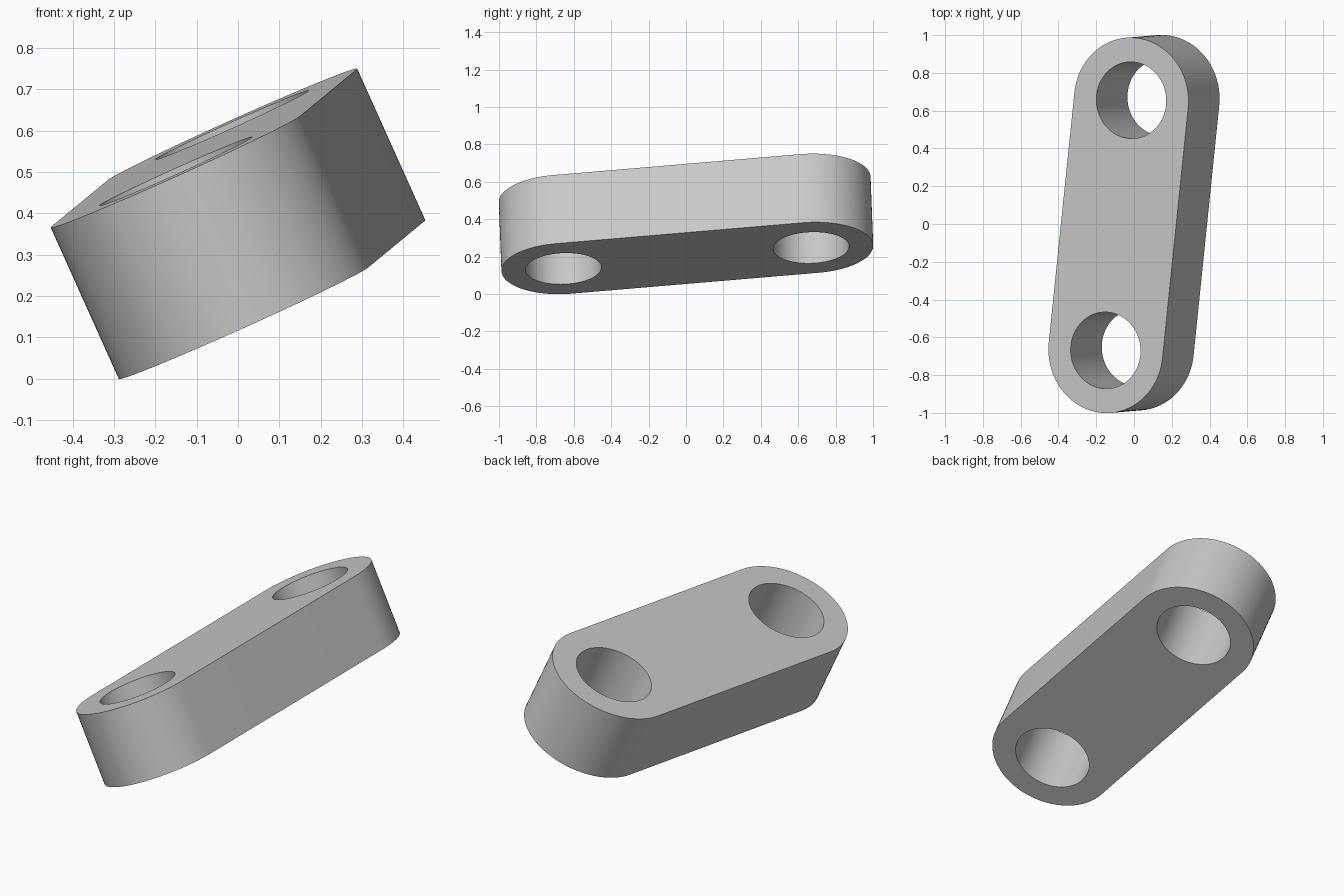
import bpy
import bmesh
from math import sin, cos, pi
from mathutils import Matrix, Vector

cube = bpy.data.objects.get("Cube")
if cube:
    bpy.data.objects.remove(cube, do_unlink=True)

# Link proportions
SPAN = 1.336         # distance between hole centres
END_RADIUS = 0.332
HOLE_RADIUS = 0.203
THICKNESS = 0.402
STEPS = 48           # segments per half circle

grey = bpy.data.materials.new("plain grey")
grey.use_nodes = True
colour = (0.58, 0.58, 0.58, 1)
grey.diffuse_color = colour
grey.node_tree.nodes["Principled BSDF"].inputs["Base Color"].default_value = colour


def arc(centre_y, radius, start, sweep, count):
    return [(radius * cos(start + sweep * i / count),
             centre_y + radius * sin(start + sweep * i / count), 0)
            for i in range(count + 1)]


def add_loop(bm, points):
    verts = [bm.verts.new(p) for p in points]
    return [bm.edges.new((a, b)) for a, b in zip(verts, verts[1:] + verts[:1])]


# Flat profile: rounded bar outline with a hole at each end
half = SPAN / 2
bm = bmesh.new()
edges = add_loop(bm, arc(half, END_RADIUS, 0, pi, STEPS)
                 + arc(-half, END_RADIUS, pi, pi, STEPS))
for y in (half, -half):
    edges += add_loop(bm, arc(y, HOLE_RADIUS, 0, 2 * pi, 2 * STEPS)[:-1])
bmesh.ops.triangle_fill(bm, use_beauty=True, edges=edges, normal=(0, 0, 1))
bmesh.ops.recalc_face_normals(bm, faces=bm.faces)
mesh = bpy.data.meshes.new("link_bar")
bm.to_mesh(mesh)
bm.free()
mesh.materials.append(grey)
link = bpy.data.objects.new("link_bar", mesh)
bpy.context.collection.objects.link(link)

# Give the profile its thickness, centred on the profile plane
solid = link.modifiers.new("thickness", 'SOLIDIFY')
solid.thickness = THICKNESS
solid.offset = 0
bpy.ops.object.select_all(action='DESELECT')
link.select_set(True)
bpy.context.view_layer.objects.active = link
bpy.ops.object.modifier_apply(modifier=solid.name)
bpy.ops.object.shade_smooth_by_angle(angle=pi / 6)

# Tilt the bar: local y runs along the length, local z through the holes
along = Vector((0.136, 1.325, 0.112)).normalized()
through = Vector((-0.165, -0.014, 0.367))
through = (through - along * through.dot(along)).normalized()
across = along.cross(through)
turn = Matrix((across, along, through)).transposed().to_4x4()
link.matrix_world = Matrix.Translation((0, 0, 0.375)) @ turn
